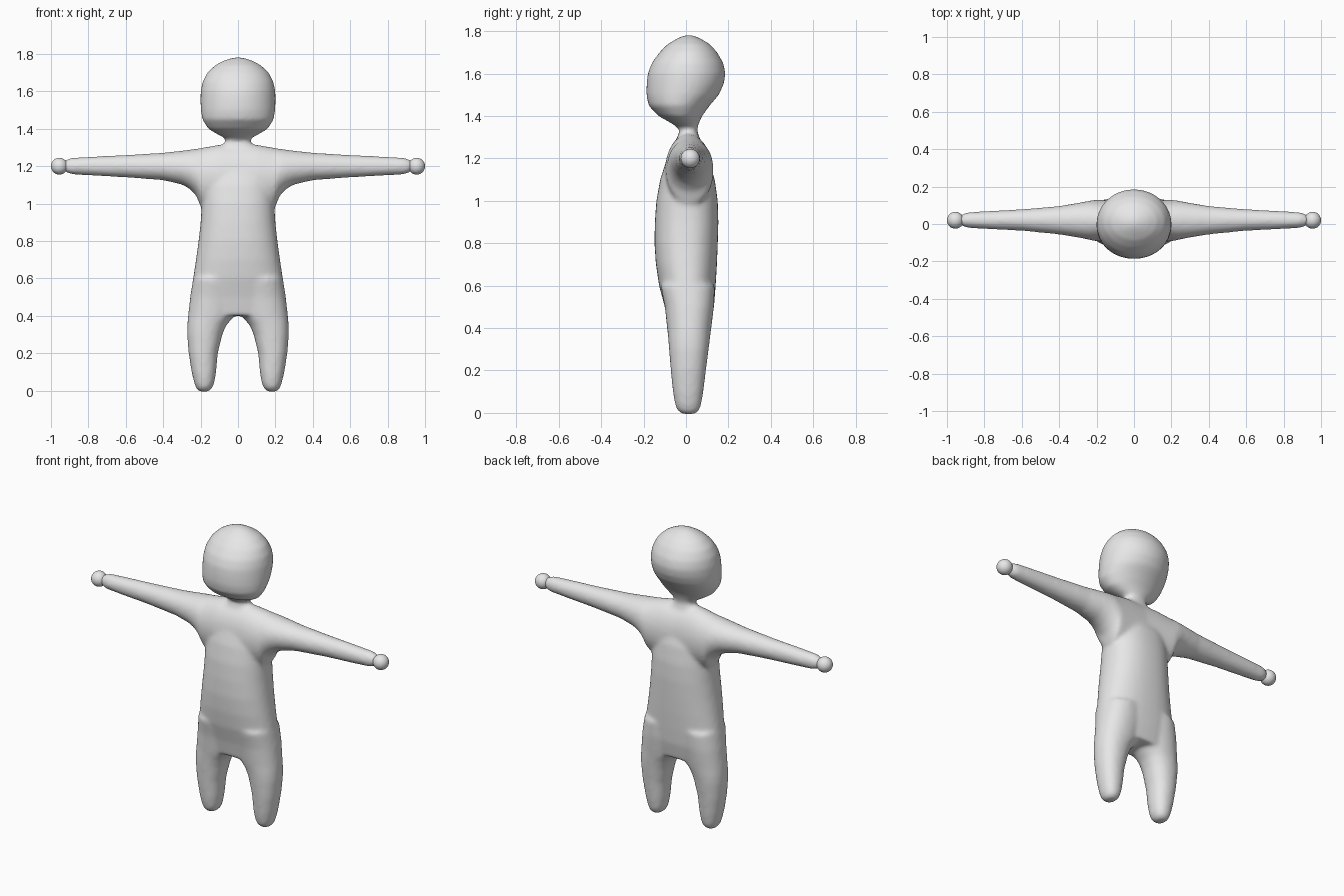
import bpy, bmesh, math

grey = bpy.data.materials.new("soft grey")
grey.diffuse_color = (0.8, 0.8, 0.8, 1)


def loft(bm, sections, place, power=2.0, n=40):
    """Skin rounded sections (t, a_min, a_max, b_min, b_max) into a closed tube."""
    rings = []
    for t, a0, a1, b0, b1 in sections:
        ring = []
        for i in range(n):
            ang = 2 * math.pi * i / n
            c, s = math.cos(ang), math.sin(ang)
            c = math.copysign(abs(c) ** (2 / power), c)
            s = math.copysign(abs(s) ** (2 / power), s)
            a = (a0 + a1) / 2 + c * (a1 - a0) / 2
            b = (b0 + b1) / 2 + s * (b1 - b0) / 2
            ring.append(bm.verts.new(place(t, a, b)))
        rings.append(ring)
    for lo, hi in zip(rings, rings[1:]):
        for i in range(n):
            j = (i + 1) % n
            bm.faces.new((lo[i], lo[j], hi[j], hi[i]))
    bm.faces.new(rings[0][::-1])
    bm.faces.new(rings[-1])


def upright(rows):
    return [(z, -w, w, y0, y1) for z, w, y0, y1 in rows]


# height, half width, front y, back y
torso = upright([
    (0.40, 0.245, -0.080, 0.112), (0.50, 0.254, -0.100, 0.132),
    (0.60, 0.240, -0.127, 0.140), (0.70, 0.225, -0.142, 0.146),
    (0.80, 0.211, -0.149, 0.150), (0.90, 0.200, -0.147, 0.153),
    (1.00, 0.194, -0.140, 0.150), (1.10, 0.190, -0.122, 0.136),
    (1.20, 0.180, -0.090, 0.104), (1.26, 0.150, -0.062, 0.080),
    (1.30, 0.100, -0.040, 0.062), (1.33, 0.065, -0.032, 0.054),
    (1.36, 0.062, -0.032, 0.054)])
head = upright([
    (1.31, 0.075, -0.034, 0.056), (1.335, 0.060, -0.032, 0.054),
    (1.35, 0.072, -0.045, 0.056), (1.37, 0.110, -0.075, 0.062),
    (1.40, 0.160, -0.130, 0.076), (1.45, 0.191, -0.177, 0.112),
    (1.50, 0.199, -0.187, 0.155), (1.55, 0.201, -0.186, 0.178),
    (1.60, 0.200, -0.181, 0.187), (1.65, 0.190, -0.162, 0.176),
    (1.70, 0.165, -0.126, 0.148), (1.74, 0.122, -0.086, 0.112),
    (1.765, 0.076, -0.044, 0.070), (1.781, 0.025, -0.010, 0.035)])
# height, inner x, outer x, front y, back y
leg = [
    (-0.006, 0.160, 0.205, -0.015, 0.040), (0.010, 0.140, 0.222, -0.040, 0.062),
    (0.040, 0.127, 0.234, -0.052, 0.072), (0.10, 0.117, 0.248, -0.062, 0.082),
    (0.20, 0.108, 0.264, -0.072, 0.094), (0.30, 0.084, 0.272, -0.080, 0.107),
    (0.35, 0.062, 0.271, -0.084, 0.113), (0.39, 0.028, 0.268, -0.088, 0.118),
    (0.50, 0.000, 0.256, -0.100, 0.132), (0.60, 0.000, 0.240, -0.120, 0.136)]
# distance out, front y, back y, bottom z, top z
arm = [
    (0.00, -0.100, 0.120, 0.950, 1.315), (0.10, -0.100, 0.125, 0.955, 1.315),
    (0.20, -0.092, 0.130, 0.985, 1.297), (0.225, -0.088, 0.127, 1.045, 1.293),
    (0.26, -0.080, 0.120, 1.080, 1.288), (0.30, -0.072, 0.113, 1.102, 1.283),
    (0.40, -0.056, 0.096, 1.125, 1.272), (0.60, -0.036, 0.079, 1.140, 1.260),
    (0.75, -0.029, 0.071, 1.148, 1.253), (0.89, -0.021, 0.063, 1.156, 1.245),
    (0.915, -0.012, 0.054, 1.166, 1.236), (0.93, -0.006, 0.048, 1.172, 1.230)]

# Body: overlapping tubes fused into one soft skin
bm = bmesh.new()
loft(bm, torso, lambda t, a, b: (a, b, t), 2.3)
loft(bm, head, lambda t, a, b: (a, b, t))
for side in (-1, 1):
    loft(bm, leg, lambda t, a, b: (side * a, b, t), 2.2)
    loft(bm, arm, lambda t, a, b: (side * t, a, b))
bmesh.ops.recalc_face_normals(bm, faces=bm.faces)
mesh = bpy.data.meshes.new("body")
bm.to_mesh(mesh)
bm.free()
mesh.materials.append(grey)
body = bpy.data.objects.new("body", mesh)
bpy.context.collection.objects.link(body)
fuse = body.modifiers.new("fuse", 'REMESH')
fuse.mode = 'VOXEL'
fuse.voxel_size = 0.011
fuse.use_smooth_shade = True
soften = body.modifiers.new("soften", 'SMOOTH')
soften.factor = 0.5
soften.iterations = 10

# Hands: small balls at the arm tips
for side, name in ((-1, "right_hand"), (1, "left_hand")):
    bpy.ops.mesh.primitive_uv_sphere_add(segments=32, ring_count=16, radius=0.045,
                                         location=(side * 0.955, 0.02, 1.2))
    hand = bpy.context.object
    hand.name = name
    hand.data.materials.append(grey)
    bpy.ops.object.shade_smooth()
